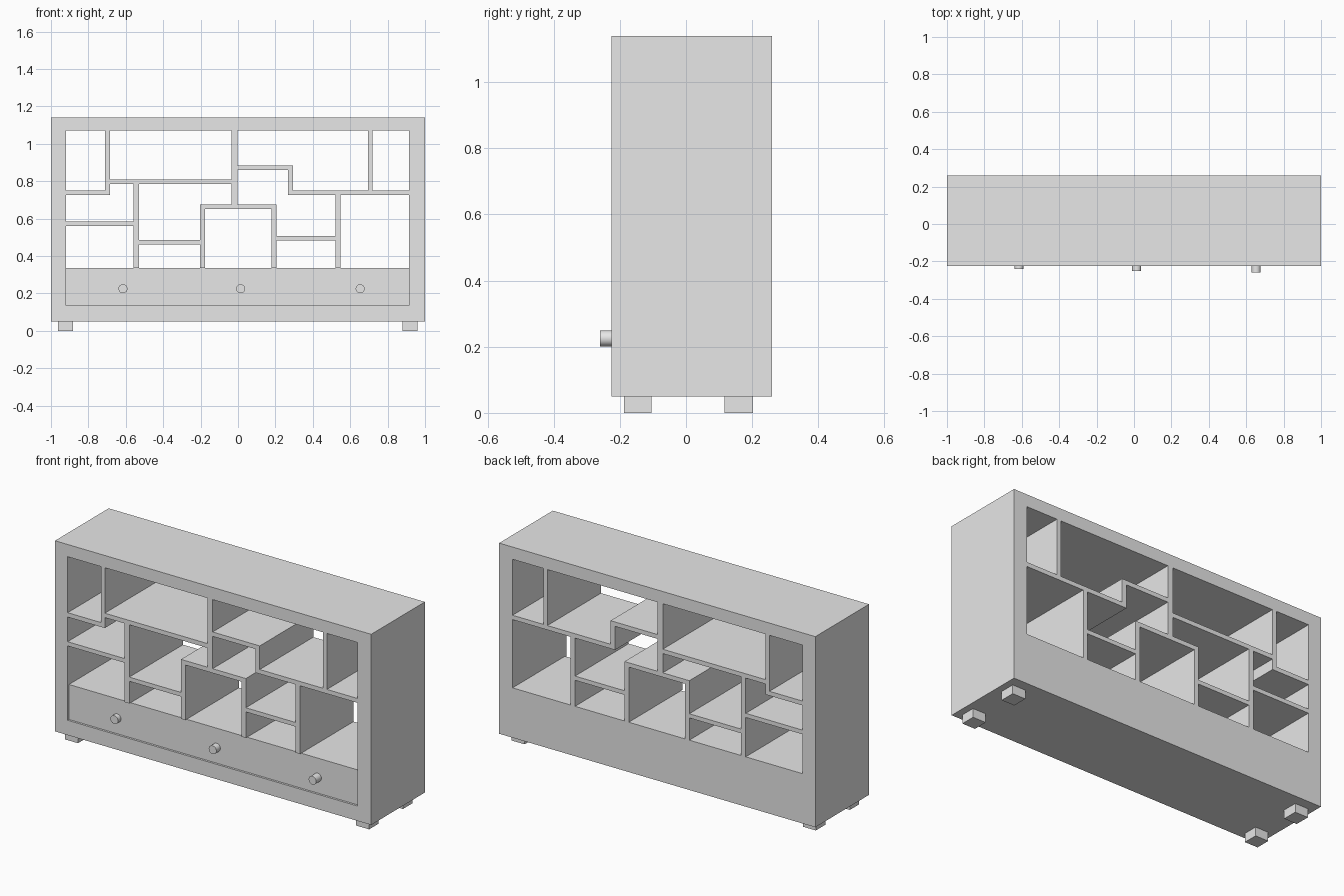
import bpy
import math

cube = bpy.data.objects.get("Cube")
if cube:
    bpy.data.objects.remove(cube, do_unlink=True)

grey = bpy.data.materials.new("light grey")
grey.use_nodes = True
grey.diffuse_color = (0.8, 0.8, 0.8, 1)
grey.node_tree.nodes["Principled BSDF"].inputs["Base Color"].default_value = (0.8, 0.8, 0.8, 1)

FRONT, BACK = -0.225, 0.26
BASE, TOP = 0.05, 1.14
LEFT, RIGHT = -0.92, 0.915
FLOOR, CEILING = 0.335, 1.07


def box(name, x0, x1, z0, z1, y0=FRONT, y1=BACK):
    bpy.ops.mesh.primitive_cube_add(
        size=1, location=((x0 + x1) / 2, (y0 + y1) / 2, (z0 + z1) / 2))
    ob = bpy.context.object
    ob.name = name
    ob.scale = (x1 - x0, y1 - y0, z1 - z0)
    bpy.ops.object.transform_apply(location=False, rotation=False, scale=True)
    ob.data.materials.append(grey)
    return ob


# Outer case
box("right_side_panel", -1, LEFT, BASE, TOP)
box("left_side_panel", RIGHT, 1, BASE, TOP)
box("top_panel", LEFT, RIGHT, CEILING, TOP)
box("bottom_rail", LEFT, RIGHT, BASE, 0.135)

# Slightly recessed drawer block that carries the shelving
box("drawer", LEFT, RIGHT, 0.135, FLOOR, y0=FRONT + 0.012)

# Upright dividers: name, x range, z range
for name, *span in (
    ("divider_top_right", -0.71, -0.685, 0.75, CEILING),
    ("divider_step_right", -0.71, -0.685, 0.725, 0.75),
    ("divider_centre", -0.035, -0.003, 0.675, CEILING),
    ("divider_step_left", 0.267, 0.295, 0.725, 0.86),
    ("divider_top_left", 0.695, 0.72, 0.75, CEILING),
    ("divider_lower_right", -0.56, -0.53, FLOOR, 0.785),
    ("divider_box_right", -0.203, -0.176, FLOOR, 0.65),
    ("divider_box_left", 0.18, 0.207, FLOOR, 0.65),
    ("divider_lower_left", 0.52, 0.549, FLOOR, 0.725),
):
    box(name, *span)

# Level shelves between the dividers
for name, *span in (
    ("shelf_top_right", LEFT, -0.71, 0.725, 0.75),
    ("shelf_upper_right", -0.685, -0.035, 0.785, 0.81),
    ("shelf_step_left", -0.003, 0.295, 0.86, 0.885),
    ("shelf_upper_left", 0.295, RIGHT, 0.725, 0.75),
    ("shelf_lower_right", LEFT, -0.56, 0.56, 0.584),
    ("shelf_low_right", -0.53, -0.203, 0.462, 0.486),
    ("shelf_box_top", -0.203, 0.207, 0.65, 0.675),
    ("shelf_low_left", 0.207, 0.52, 0.484, 0.508),
):
    box(name, *span)

# Feet
for side, x in (("right", -0.922), ("left", 0.92)):
    box("front_foot_" + side, x - 0.041, x + 0.041, 0, BASE, -0.188, -0.105)
    box("back_foot_" + side, x - 0.041, x + 0.041, 0, BASE, 0.117, 0.203)

# Round drawer knobs, each pulled out a little further
for name, x, tip in (("right", -0.615, -0.24), ("middle", 0.014, -0.25), ("left", 0.653, -0.26)):
    root = FRONT + 0.014
    bpy.ops.mesh.primitive_cylinder_add(
        vertices=32, radius=0.024, depth=root - tip,
        location=(x, (root + tip) / 2, 0.225), rotation=(math.pi / 2, 0, 0))
    knob = bpy.context.object
    knob.name = "knob_" + name
    knob.data.materials.append(grey)
    bpy.ops.object.shade_smooth_by_angle()
